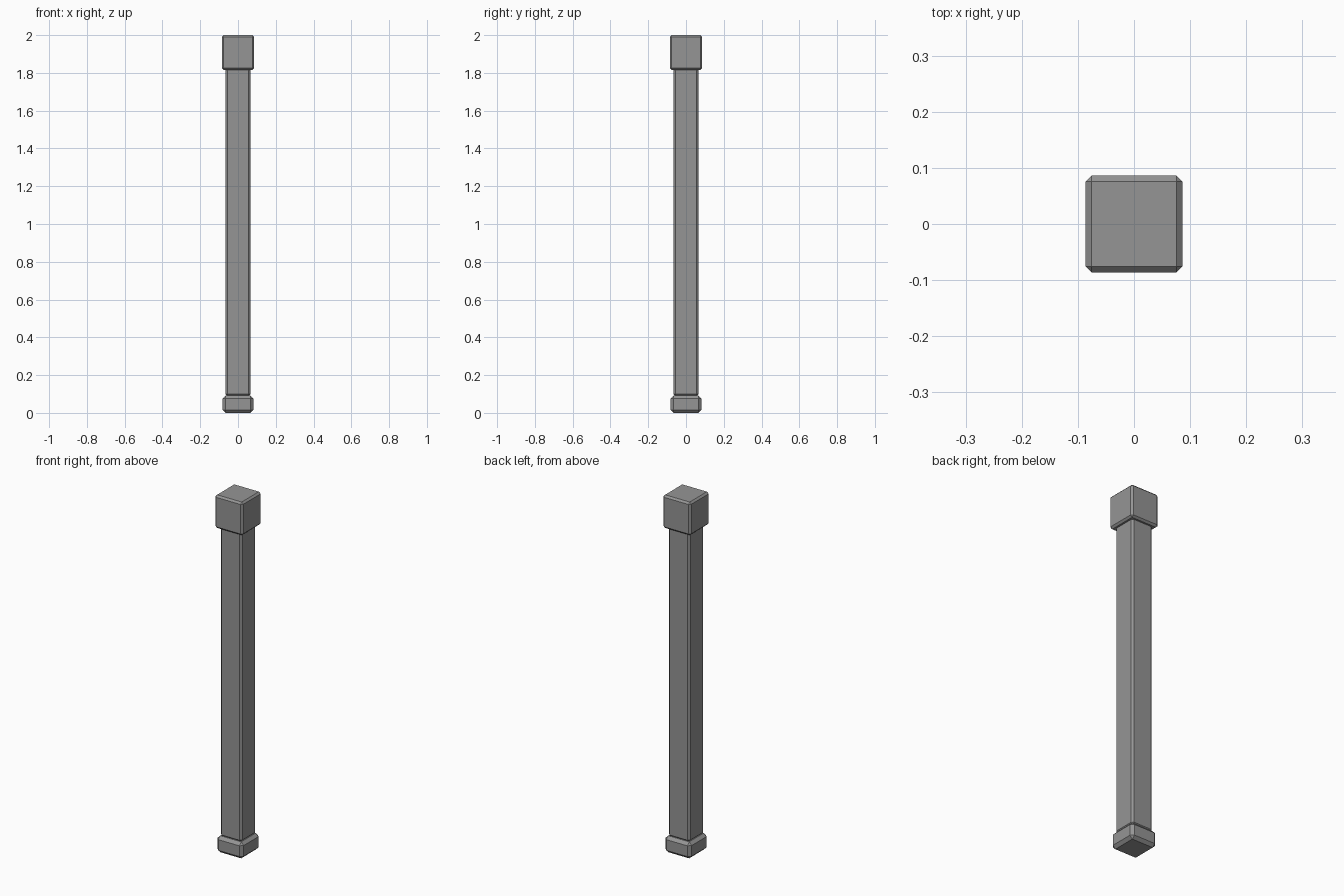
import bpy
import bmesh

if "Cube" in bpy.data.objects:
    bpy.data.objects.remove(bpy.data.objects["Cube"])

grey = bpy.data.materials.new("stone_grey")
grey.diffuse_color = (0.3, 0.3, 0.3, 1.0)
grey.use_nodes = True
grey.node_tree.nodes["Principled BSDF"].inputs["Base Color"].default_value = grey.diffuse_color


def bevelled_block(name, half_width, z0, z1, bevel):
    """Square block centred on the z axis with flat chamfered edges."""
    bm = bmesh.new()
    bmesh.ops.create_cube(bm, size=1.0)
    for v in bm.verts:
        v.co.x *= 2 * half_width
        v.co.y *= 2 * half_width
        v.co.z = z0 + (v.co.z + 0.5) * (z1 - z0)
    bmesh.ops.bevel(bm, geom=bm.edges[:], offset=bevel, offset_type='OFFSET',
                    segments=1, profile=0.5, affect='EDGES')
    bmesh.ops.recalc_face_normals(bm, faces=bm.faces[:])
    mesh = bpy.data.meshes.new(name)
    bm.to_mesh(mesh)
    bm.free()
    mesh.materials.append(grey)
    obj = bpy.data.objects.new(name, mesh)
    bpy.context.collection.objects.link(obj)
    return obj


# Foot block, long shaft and larger cap block
bevelled_block("base", 0.081, 0.0, 0.092, 0.016)
bevelled_block("shaft", 0.066, 0.088, 1.83, 0.011)
bevelled_block("cap", 0.086, 1.815, 2.0, 0.010)
